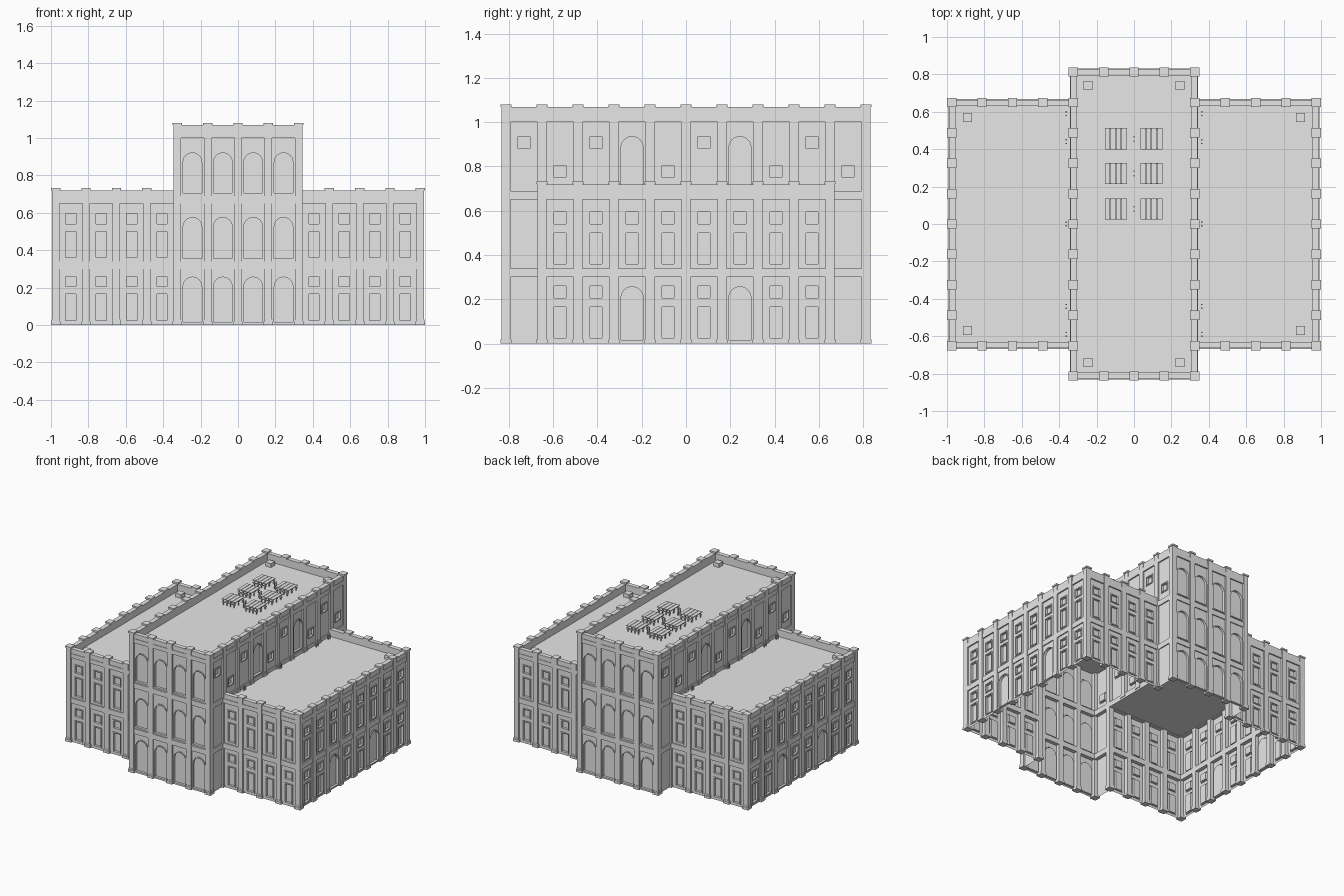
import bpy, bmesh, math
from mathutils import Matrix, Vector

cube = bpy.data.objects.get("Cube")
if cube:
    bpy.data.objects.remove(cube, do_unlink=True)

stone = bpy.data.materials.new("pale_grey_stone")
stone.use_nodes = True
stone.diffuse_color = (0.8, 0.8, 0.8, 1)
stone.node_tree.nodes["Principled BSDF"].inputs["Base Color"].default_value = (0.8, 0.8, 0.8, 1)

BAY = 0.1625            # spacing of the piers
CX, CY = 2 * BAY, 5 * BAY   # half size of the central block, on pier lines
WX, WY = 6 * BAY, 4 * BAY   # half size of the wings, on pier lines
WING_ROOF, MAIN_ROOF = 0.665, 1.01


def finish(bm, name, matrix=Matrix()):
    mesh = bpy.data.meshes.new(name)
    bm.to_mesh(mesh)
    bm.free()
    mesh.materials.append(stone)
    ob = bpy.data.objects.new(name, mesh)
    ob.matrix_world = matrix
    bpy.context.collection.objects.link(ob)


def box(bm, x0, x1, y0, y1, z0, z1):
    centre = Vector((x0 + x1, y0 + y1, z0 + z1)) / 2
    size = Matrix.Diagonal((x1 - x0, y1 - y0, z1 - z0, 1))
    bmesh.ops.create_cube(bm, size=1, matrix=Matrix.Translation(centre) @ size)


def post(bm, x, y, w, z0, z1):
    box(bm, x - w / 2, x + w / 2, y - w / 2, y + w / 2, z0, z1)


def outline(x, z, w, h, arched, grow):
    """Counter-clockwise outline of an opening, widened by grow."""
    r = w / 2 + grow
    z0, z1 = z - grow, z + h + grow
    if not arched:
        return [(x - r, z0), (x + r, z0), (x + r, z1), (x - r, z1)]
    arc = [(x + r * math.cos(a), z1 - r + r * math.sin(a))
           for a in (math.pi * k / 12 for k in range(13))]
    return [(x - r, z0), (x + r, z0)] + arc


def loop(bm, pts, y):
    return [bm.verts.new((x, y, z)) for x, z in pts]


def panel(bm, x, z0, z1, openings):
    """One recessed wall bay with framed, sunken openings."""
    front, raised, sunk = -0.008, -0.014, 0.004
    edge = outline(x, z0, BAY, z1 - z0, False, 0)
    rims = [loop(bm, edge, front)]
    stacks = []
    for z, w, h, arched in openings:
        outer = outline(x, z, w, h, arched, 0.008)
        inner = outline(x, z, w, h, arched, 0)
        rings = [loop(bm, outer, front), loop(bm, outer, raised),
                 loop(bm, inner, raised), loop(bm, inner, sunk)]
        rims.append(rings[0])
        stacks.append(rings)
    edges = [bm.edges.new((a, b)) for r in rims for a, b in zip(r, r[1:] + r[:1])]
    bmesh.ops.triangle_fill(bm, edges=edges, normal=(0, -1, 0), use_beauty=True)
    for rings in stacks:
        for a, b in zip(rings, rings[1:]):
            for i in range(len(a)):
                j = (i + 1) % len(a)
                bm.faces.new((a[i], a[j], b[j], b[i]))
        bm.faces.new(rings[-1])


# Opening rules: (sill height, width, height, arched)
def windows(z):
    return [(z + 0.025, 0.055, 0.14, False), (z + 0.205, 0.055, 0.055, False)]


def wing_side(i, floor):
    if floor == 0 and i in (2, 5):
        return [(0.016, 0.1, 0.24, True)]
    return windows((0, 0.335)[floor])


def wing_end(i, floor):
    return windows((0, 0.335)[floor])


def main_front(i, floor):
    return [((0.016, 0.355, 0.705)[floor], 0.1, (0.24, 0.22, 0.215)[floor], True)]


def main_side(i, floor):
    if floor < 2:
        return []
    if i in (3, 6):
        return [(0.705, 0.1, 0.23, True)]
    high = i in (0, 2, 5, 8)
    return [(0.88 if high else 0.75, 0.055, 0.055, False)]


FLOORS = [(0, 0.30), (0.34, 0.65), (0.69, 1.0)]


def wall(name, start, along, bays, floors, rule, skip=lambda i, f: False):
    """Wall with panels and bands; local -y points outward."""
    tx, ty = along
    m = Matrix(((tx, -ty, 0, start[0]), (ty, tx, 0, start[1]), (0, 0, 1, 0), (0, 0, 0, 1)))
    panels, bands = bmesh.new(), bmesh.new()
    for i in range(bays):
        a, b = i * BAY, (i + 1) * BAY
        for f in range(floors):
            if skip(i, f):
                continue
            z0, z1 = FLOORS[f]
            panel(panels, a + BAY / 2, z0, z1, rule(i, f))
            if f < floors - 1:
                box(bands, a, b, -0.016, 0.02, z1, z1 + 0.04)
        # The clerestory still needs a sill where the lower storeys are open
        if skip(i, 1):
            box(bands, a, b, -0.016, 0.02, 0.65, 0.69)
        top = FLOORS[floors - 1][1]
        box(bands, a, b, -0.018, 0.02, top, top + 0.032)
        box(bands, a, b, -0.014, 0.02, top + 0.032, top + 0.068)
    finish(panels, name + "_panels", m)
    finish(bands, name + "_bands_and_parapet", m)


# Walls, repeated by a half turn
open_middle = lambda i, f: f < 2 and 0 < i < 9
for s, end, side in ((1, "front", "left"), (-1, "back", "right")):
    wall("central_" + end, (-s * CX, -s * CY), (s, 0), 4, 3, main_front)
    wall("central_" + side, (s * CX, -s * CY), (0, s), 10, 3, main_side, open_middle)
    wall("wing_outer_" + side, (s * WX, -s * WY), (0, s), 8, 2, wing_side)
    wall("wing_a_" + end, (s * CX, -s * WY), (s, 0), 4, 2, wing_end)
    wall("wing_b_" + end, (-s * WX, -s * WY), (s, 0), 4, 2, wing_end)


# Piers with plinth, shaft and cap on the bay lines
def pier(bm, x, y, z0, z1):
    post(bm, x, y, 0.05, z0, z0 + 0.018)
    post(bm, x, y, 0.044, z0 + 0.018, z0 + 0.03)
    post(bm, x, y, 0.04, z0 + 0.03, z1 - 0.012)
    post(bm, x, y, 0.05, z1 - 0.012, z1)


main_piers, wing_piers = bmesh.new(), bmesh.new()
for i in range(-2, 3):
    for j in range(-5, 6):
        if abs(i) == 2 or abs(j) == 5:
            base = 0 if abs(j) >= 4 else WING_ROOF
            pier(main_piers, i * BAY, j * BAY, base, 1.08)
for i in range(-6, 7):
    for j in range(-4, 5):
        if abs(i) == 6 or (abs(i) > 2 and abs(j) == 4):
            pier(wing_piers, i * BAY, j * BAY, 0, 0.732)
finish(main_piers, "central_piers")
finish(wing_piers, "wing_piers")

# Roof slabs
roof = bmesh.new()
box(roof, -CX, CX, -CY, CY, MAIN_ROOF - 0.01, MAIN_ROOF)
finish(roof, "central_roof")
for s, side in ((1, "left"), (-1, "right")):
    roof = bmesh.new()
    x0, x1 = sorted((s * CX, s * WX))
    box(roof, x0, x1, -WY, WY, WING_ROOF - 0.01, WING_ROOF)
    finish(roof, "wing_roof_" + side)

# Corner vents and small posts on the roofs
vents, posts = bmesh.new(), bmesh.new()
for sx in (-1, 1):
    for sy in (-1, 1):
        post(vents, sx * 0.245, sy * 0.74, 0.048, MAIN_ROOF, MAIN_ROOF + 0.03)
        post(vents, sx * 0.89, sy * 0.57, 0.048, WING_ROOF, WING_ROOF + 0.03)
        for y in (0.01, 0.43, 0.45, 0.58, 0.6):
            post(posts, sx * 0.363, sy * y, 0.007, WING_ROOF, WING_ROOF + 0.03)
finish(vents, "roof_vents")

# Slatted racks on the central roof
racks = bmesh.new()
TOP = MAIN_ROOF + 0.045
for y in (0.08, 0.27, 0.455):
    for dy in (-0.012, 0.012):
        post(posts, 0, y + dy, 0.007, MAIN_ROOF, TOP)
    for x in (-0.097, 0.093):
        for k in range(4):
            px = x + (k - 1.5) * 0.03
            box(racks, px - 0.0135, px + 0.0135, y - 0.057, y + 0.057, TOP - 0.005, TOP)
            for dy in (-0.053, 0, 0.053):
                post(racks, px, y + dy, 0.006, MAIN_ROOF, TOP - 0.005)
        for dy in (-0.053, 0.053):
            box(racks, x - 0.058, x + 0.058, y + dy - 0.003, y + dy + 0.003, TOP - 0.025, TOP - 0.019)
finish(racks, "roof_racks")
finish(posts, "roof_posts")
